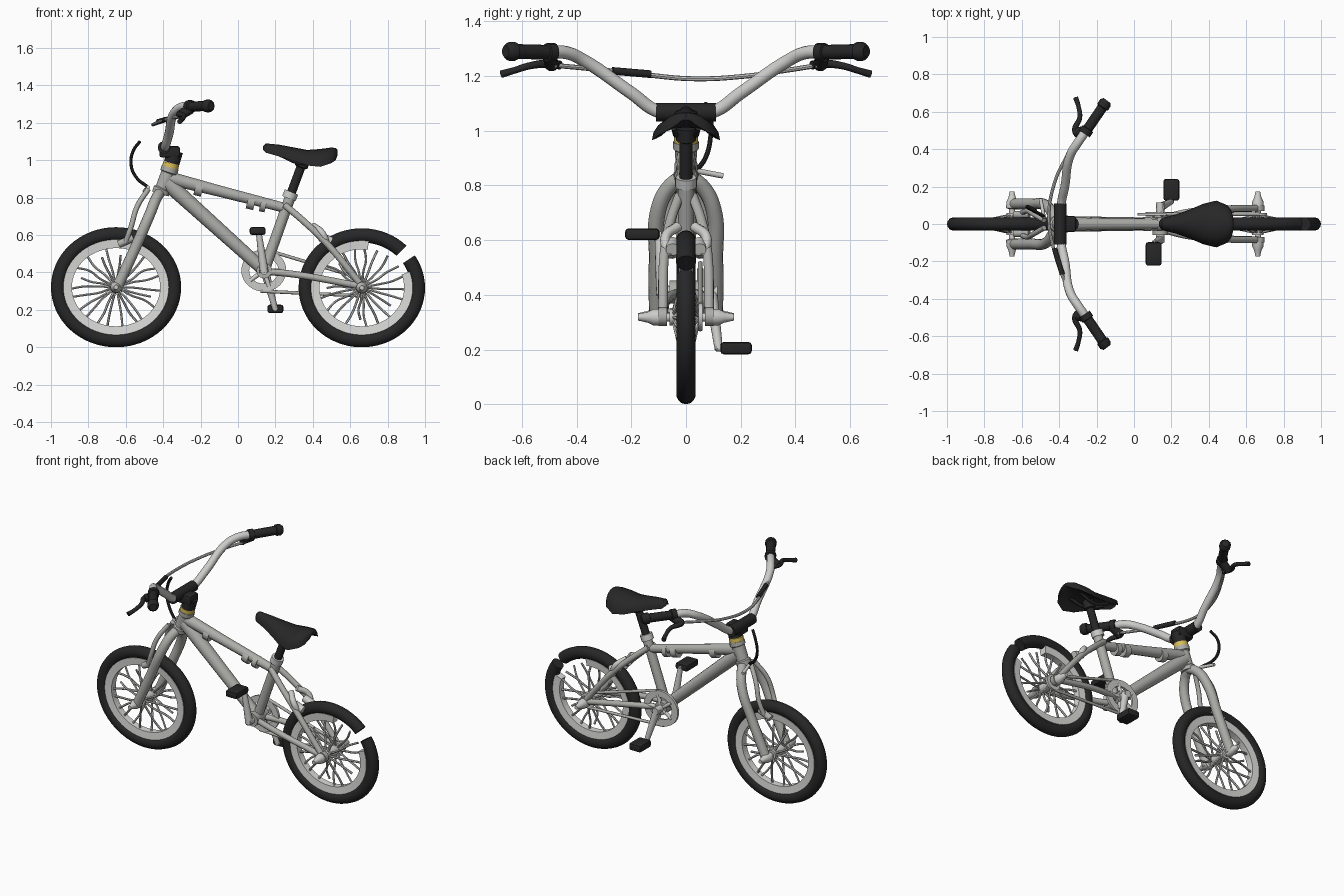
import bpy, bmesh, math, random
from math import sin, cos, pi, radians

random.seed(4)


def material(name, r, g, b):
    m = bpy.data.materials.new(name)
    m.diffuse_color = (r, g, b, 1)
    return m


BLACK = material("black rubber", 0.02, 0.02, 0.02)
GREY = material("frame grey", 0.42, 0.42, 0.40)
SILVER = material("silver", 0.60, 0.60, 0.59)
RIM = material("rim white", 0.70, 0.70, 0.69)
YELLOW = material("yellow", 0.70, 0.52, 0.10)


def tubes(name, paths, radius, mat, smooth=False, sides=4):
    """Round tubes along paths; a path point may carry its own radius as 4th value."""
    cu = bpy.data.curves.new(name, 'CURVE')
    cu.dimensions = '3D'
    cu.bevel_depth = 1.0
    cu.bevel_resolution = sides
    cu.resolution_u = 8
    cu.use_fill_caps = True
    for path in paths:
        s = cu.splines.new('BEZIER' if smooth else 'POLY')
        pts = s.bezier_points if smooth else s.points
        pts.add(len(path) - 1)
        for p, c in zip(pts, path):
            p.co = c[:3] if smooth else (*c[:3], 1)
            p.radius = c[3] if len(c) > 3 else radius
            if smooth:
                p.handle_left_type = p.handle_right_type = 'AUTO'
    cu.materials.append(mat)
    ob = bpy.data.objects.new(name, cu)
    bpy.context.collection.objects.link(ob)
    return ob


def both(path):
    """The path and its mirror image across y = 0."""
    return [path, [(p[0], -p[1], *p[2:]) for p in path]]


def loft(name, rings, mat, closed):
    """Skin a row of equal closed sections."""
    bm = bmesh.new()
    vs = [[bm.verts.new(c) for c in r] for r in rings]
    n = len(vs[0])
    for i in range(len(vs) if closed else len(vs) - 1):
        a, b = vs[i], vs[(i + 1) % len(vs)]
        for j in range(n):
            k = (j + 1) % n
            bm.faces.new((a[j], a[k], b[k], b[j]))
    if not closed:
        bm.faces.new(vs[0])
        bm.faces.new(vs[-1])
    bmesh.ops.recalc_face_normals(bm, faces=bm.faces)
    me = bpy.data.meshes.new(name)
    bm.to_mesh(me)
    bm.free()
    me.materials.append(mat)
    ob = bpy.data.objects.new(name, me)
    bpy.context.collection.objects.link(ob)
    return ob


def hoop(name, cx, cz, rx, rz, profile, mat, a0=0, a1=360):
    """Sweep a (radial offset, y) profile round an ellipse in the xz plane."""
    closed = a1 - a0 >= 360
    n = 64
    rings = []
    for i in range(n if closed else n + 1):
        a = radians(a0 + (a1 - a0) * i / n)
        rings.append([(cx + (rx + d) * cos(a), y, cz + (rz + d) * sin(a)) for d, y in profile])
    return loft(name, rings, mat, closed)


def box(name, loc, size, mat, bevel=0.012):
    bpy.ops.mesh.primitive_cube_add(size=1, location=loc)
    ob = bpy.context.object
    ob.name = name
    ob.scale = size
    bpy.ops.object.transform_apply(location=False, rotation=False, scale=True)
    ob.data.materials.append(mat)
    m = ob.modifiers.new("bevel", 'BEVEL')
    m.width, m.segments = bevel, 2


# wheels: tyre, rim, hub, wavy spokes; the rear tyre and rim have a gap
tyre_profile = [(-0.038 + 0.038 * cos(t), 0.036 * sin(t)) for t in [2 * pi * i / 14 for i in range(14)]]
rim_profile = [(-0.066, 0.026), (-0.112, 0.022), (-0.112, -0.022), (-0.066, -0.026)]
for side, cx, rx, rz, tyre_arc, rim_arc in (("front", -0.652, 0.348, 0.321, (0, 360), (0, 360)),
                                            ("rear", 0.662, 0.338, 0.318, (45, 393), (82, 380))):
    cz = rz
    hoop(side + "_tyre", cx, cz, rx, rz, tyre_profile, BLACK, *tyre_arc)
    hoop(side + "_rim", cx, cz, rx, rz, rim_profile, RIM, *rim_arc)
    spokes = []
    for i in range(22):
        a = 2 * pi * (i + random.uniform(-0.2, 0.2)) / 22
        s = 1 if i % 2 else -1
        reach = random.choice((1, 1, 1, 0.8))
        path = []
        for f in (0.12, 0.4, 0.7, 1):
            b = a + random.uniform(-0.06, 0.06)
            q = f * reach
            path.append((cx + (rx - 0.105) * q * cos(b), s * 0.05 * (1 - f), cz + (rz - 0.105) * q * sin(b)))
        spokes.append(path)
    tubes(side + "_spokes", spokes, 0.0065, SILVER, True, 1)
    tubes(side + "_hub", [[(cx, -0.06, cz), (cx, 0.06, cz)]], 0.03, SILVER)
    z = cz
    tubes(side + "_axle", both([(cx, 0, z, 0.015), (cx, 0.08, z, 0.016), (cx, 0.085, z, 0.032),
                                (cx, 0.12, z, 0.03), (cx, 0.14, z, 0.02), (cx, 0.175, z, 0.012)]), 1, SILVER)

# frame
tubes("head_tube", [[(-0.415, 0, 0.82, 0.046), (-0.407, 0, 0.845, 0.046), (-0.404, 0, 0.85, 0.038),
                     (-0.372, 0, 0.93, 0.04), (-0.37, 0, 0.935, 0.047), (-0.363, 0, 0.96, 0.047)]], 1, GREY)
tubes("headset_ring", [[(-0.363, 0, 0.958), (-0.357, 0, 0.984)]], 0.044, YELLOW)
tubes("top_tube", [[(-0.37, 0, 0.905, 0.036), (-0.1, 0, 0.835, 0.03), (0.25, 0, 0.745, 0.026)]], 1, GREY)
tubes("down_tube", [[(-0.38, 0, 0.88, 0.042), (0.13, 0, 0.42, 0.034)]], 1, GREY)
tubes("seat_tube", [[(0.14, 0, 0.41), (0.278, 0, 0.80)]], 0.029, GREY)
tubes("seat_collar", [[(0.272, 0, 0.795), (0.286, 0, 0.83)]], 0.038, SILVER)
tubes("bottom_bracket", [[(0.14, -0.06, 0.41), (0.14, 0.06, 0.41)]], 0.042, GREY)
tubes("seat_stays", both([(0.25, 0.025, 0.76), (0.35, 0.055, 0.675), (0.47, 0.078, 0.56), (0.665, 0.085, 0.325)]),
      0.018, GREY, True)
tubes("chain_stays", both([(0.15, 0.03, 0.405), (0.3, 0.065, 0.39), (0.665, 0.085, 0.325)]), 0.018, GREY, True)
tubes("rear_dropouts", both([(0.665, 0.07, 0.32), (0.665, 0.1, 0.32)]), 0.034, GREY)
tubes("cable_guides", [[(-0.23, 0, 0.852), (-0.19, 0, 0.842)], [(0.05, 0, 0.78), (0.09, 0, 0.77)],
                       [(0.12, 0, 0.765), (0.15, 0, 0.758)]], 0.038, GREY)

# fork and brakes
tubes("fork", both([(-0.41, 0, 0.835), (-0.435, 0.055, 0.80), (-0.47, 0.1, 0.715), (-0.55, 0.107, 0.53),
                    (-0.648, 0.107, 0.315)]), 0.029, GREY, True)
tubes("front_brake_arms", both([(-0.48, 0.02, 0.845), (-0.54, 0.055, 0.75), (-0.57, 0.07, 0.65),
                                (-0.60, 0.06, 0.565)]), 0.014, GREY, True)
tubes("front_brake_pads", both([(-0.64, 0.05, 0.55), (-0.56, 0.05, 0.585)]), 0.02, GREY)
tubes("rear_brake_arms", both([(0.40, 0.03, 0.65), (0.45, 0.075, 0.61), (0.48, 0.06, 0.54)]), 0.018, SILVER, True)
tubes("rear_brake_pads", both([(0.44, 0.05, 0.59), (0.50, 0.05, 0.565)]), 0.024, SILVER)
tubes("brake_noodle", [[(-0.48, 0.03, 0.855), (-0.50, 0.135, 0.835)]], 0.01, SILVER)

# handlebar, stem, grips and levers
tubes("stem_post", [[(-0.355, 0, 0.984), (-0.335, 0, 1.05)]], 0.042, BLACK)
box("stem_block", (-0.365, 0, 1.045), (0.11, 0.085, 0.06), BLACK)
tubes("bar_clamp", [[(-0.395, -0.11, 1.068), (-0.395, 0.11, 1.068)]], 0.034, BLACK)
half = [(-0.255, 0.5, 1.287), (-0.30, 0.435, 1.285), (-0.34, 0.37, 1.255), (-0.37, 0.2, 1.138), (-0.39, 0.10, 1.07)]
tubes("handlebar", [half + [(-0.395, 0, 1.062)] + both(half)[1][::-1]], 0.024, SILVER, True)
tubes("grips", both([(-0.265, 0.482, 1.287, 0.034), (-0.248, 0.508, 1.287, 0.034), (-0.246, 0.511, 1.287, 0.027),
                     (-0.17, 0.622, 1.29, 0.027), (-0.168, 0.625, 1.29, 0.034), (-0.153, 0.648, 1.29, 0.034),
                     (-0.144, 0.66, 1.29, 0.022)]), 1, BLACK)
tubes("lever_clamps", both([(-0.25, 0.50, 1.275), (-0.31, 0.49, 1.24)]), 0.026, BLACK)
tubes("brake_levers", both([(-0.29, 0.46, 1.24, 0.016), (-0.315, 0.50, 1.245, 0.016), (-0.29, 0.57, 1.238, 0.013),
                            (-0.297, 0.63, 1.22, 0.012), (-0.312, 0.675, 1.207, 0.014)]), 1, BLACK, True)

# cables
tubes("bar_cable", [[(-0.28, -0.49, 1.24), (-0.36, -0.33, 1.225), (-0.425, -0.15, 1.205), (-0.455, 0.03, 1.19),
                     (-0.425, 0.22, 1.2), (-0.36, 0.36, 1.22), (-0.28, 0.49, 1.24)]], 0.009, SILVER, True, 2)
tubes("cable_sleeve", [[(-0.383, -0.27, 1.219), (-0.425, -0.13, 1.207)]], 0.014, BLACK)
tubes("front_brake_cable", [[(-0.525, 0.07, 1.10), (-0.56, 0.09, 1.05), (-0.572, 0.09, 0.98), (-0.545, 0.075, 0.91),
                             (-0.48, 0.04, 0.855)]], 0.009, BLACK, True, 2)

# seat: arched sections (x, half width, top z, edge z), hollow below
rings = []
for x, w, top, edge in ((0.134, 0.012, 1.075, 1.055), (0.15, 0.033, 1.09, 1.04), (0.22, 0.05, 1.083, 1.02),
                        (0.30, 0.078, 1.068, 0.995), (0.37, 0.108, 1.055, 0.972), (0.44, 0.125, 1.06, 0.965),
                        (0.50, 0.10, 1.068, 0.985), (0.522, 0.07, 1.065, 1.0), (0.532, 0.03, 1.055, 1.025)):
    upper = [(x, w * sin(t), edge + (top - edge) * cos(t)) for t in [radians(-90 + 18 * i) for i in range(11)]]
    lower = [(x, 0.85 * w * sin(t), edge + 0.5 * (top - edge) * cos(t))
             for t in [radians(75 - 25 * i) for i in range(7)]]
    rings.append(upper + lower)
loft("seat", rings, BLACK, False)
tubes("seat_post", [[(0.283, 0, 0.82, 0.024), (0.335, 0, 0.96, 0.024), (0.337, 0, 0.965, 0.036),
                     (0.352, 0, 1.01, 0.036)]], 1, BLACK)
tubes("seat_rails", both([(0.22, 0.02, 1.03), (0.34, 0.035, 0.985), (0.45, 0.045, 1.01)]), 0.01, BLACK, True)

# drivetrain: chainring, chain, cranks, pedals
hoop("chainring", 0.138, 0.41, 0.12, 0.112, [(0, 0.045), (0, 0.06), (-0.042, 0.06), (-0.042, 0.045)], SILVER)
tubes("chainring_arms", [[(0.138, 0.052, 0.41), (0.138 + 0.09 * cos(a), 0.052, 0.41 + 0.09 * sin(a))]
                         for a in [2 * pi * i / 5 for i in range(5)]], 0.012, SILVER)
tubes("rear_sprocket", [[(0.662, 0.045, 0.32), (0.662, 0.06, 0.32)]], 0.05, SILVER)
tubes("chain", [[(0.17, 0.052, 0.515), (0.67, 0.052, 0.365)], [(0.12, 0.052, 0.30), (0.655, 0.052, 0.275)]],
      0.009, GREY)
tubes("crank_axle", [[(0.14, -0.10, 0.41), (0.14, 0.115, 0.41)]], 0.022, SILVER)
tubes("cranks", [[(0.14, 0.09, 0.42, 0.024), (0.20, 0.12, 0.20, 0.015)],
                 [(0.14, -0.085, 0.40, 0.024), (0.11, -0.10, 0.62, 0.015)]], 1, SILVER)
tubes("pedal_axles", [[(0.20, 0.11, 0.205), (0.20, 0.2, 0.205)], [(0.11, -0.09, 0.62), (0.11, -0.2, 0.62)]],
      0.012, SILVER)
box("lower_pedal", (0.20, 0.183, 0.205), (0.085, 0.115, 0.045), BLACK)
box("upper_pedal", (0.105, -0.16, 0.622), (0.085, 0.125, 0.042), BLACK)

# turn every curve into a mesh and shade smooth
bpy.ops.object.select_all(action='DESELECT')
for ob in bpy.context.scene.objects:
    ob.select_set(True)
    bpy.context.view_layer.objects.active = ob
bpy.ops.object.convert(target='MESH')
bpy.ops.object.shade_smooth_by_angle(angle=radians(40))
